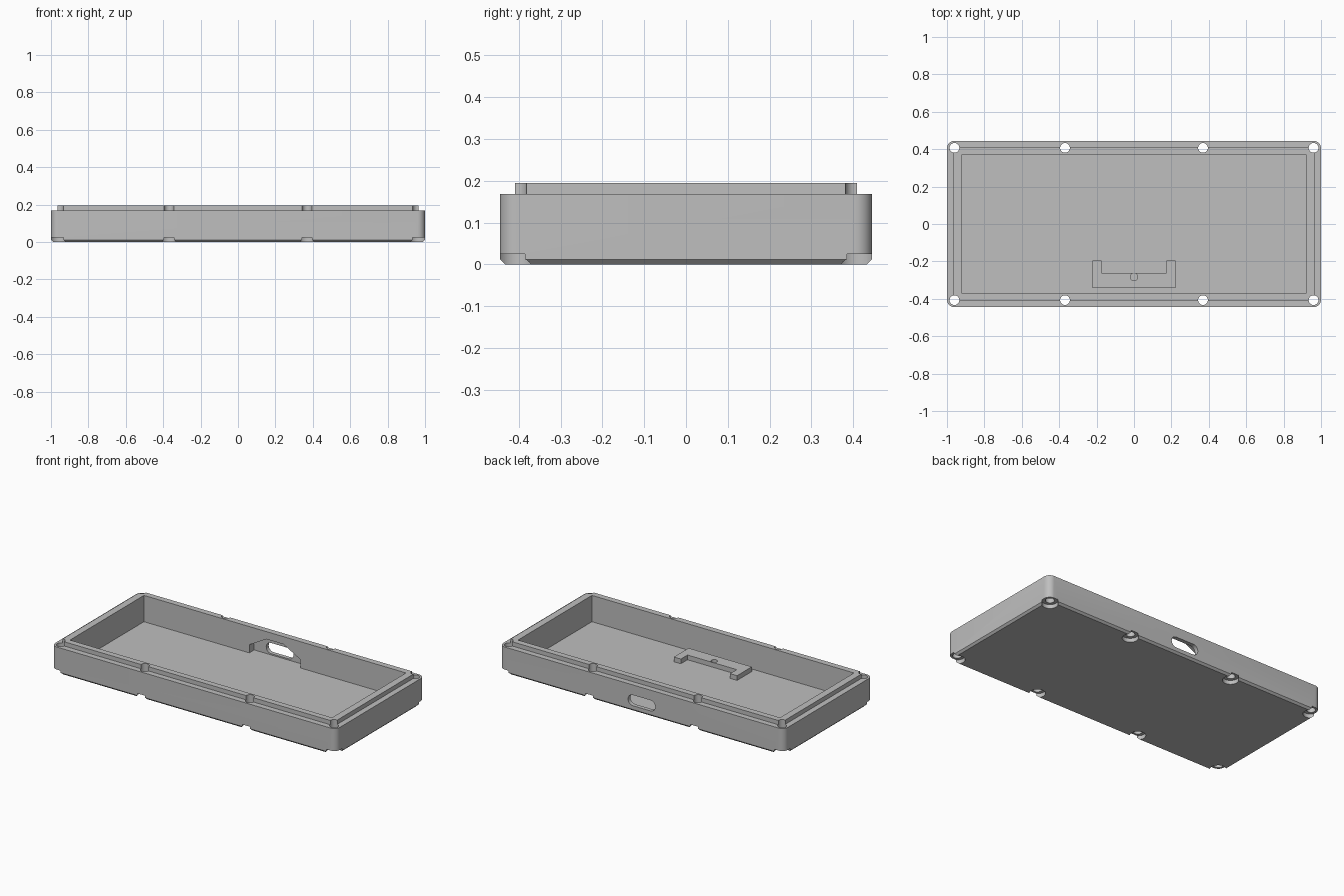
import bpy, bmesh, math
from mathutils import Vector

if "Cube" in bpy.data.objects:
    bpy.data.objects.remove(bpy.data.objects["Cube"])

FLOOR = 0.028
HX, HY = 1.0, 0.445

grey = bpy.data.materials.new("plain grey")
grey.diffuse_color = (0.52, 0.52, 0.52, 1)
grey.use_nodes = True
grey.node_tree.nodes["Principled BSDF"].inputs["Base Color"].default_value = grey.diffuse_color


def rounded_rect(inset, radius, z, steps=8):
    """Closed loop of points for a rounded rectangle."""
    hx, hy = HX - inset, HY - inset
    pts = []
    for i, (sx, sy) in enumerate([(1, 1), (-1, 1), (-1, -1), (1, -1)]):
        for k in range(steps + 1):
            a = math.pi / 2 * (i + k / steps)
            pts.append(Vector((sx * (hx - radius) + radius * math.cos(a),
                               sy * (hy - radius) + radius * math.sin(a), z)))
    return pts


def loft(name, loops):
    """Capped solid through loops with equal point counts."""
    bm = bmesh.new()
    rings = [[bm.verts.new(p) for p in loop] for loop in loops]
    n = len(rings[0])
    for a, b in zip(rings, rings[1:]):
        for i in range(n):
            j = (i + 1) % n
            bm.faces.new((a[i], a[j], b[j], b[i]))
    bm.faces.new(rings[0][::-1])
    bm.faces.new(rings[-1])
    bmesh.ops.recalc_face_normals(bm, faces=bm.faces)
    mesh = bpy.data.meshes.new(name)
    bm.to_mesh(mesh)
    bm.free()
    mesh.materials.append(grey)
    ob = bpy.data.objects.new(name, mesh)
    bpy.context.collection.objects.link(ob)
    return ob


def prism(name, outline, offset, depth):
    """Extrude an outline of 3D points along a depth vector."""
    base = [Vector(p) + Vector(offset) for p in outline]
    return loft(name, [base, [p + Vector(depth) for p in base]])


def cylinder(name, x, y, z0, z1, r, n=32):
    ring = [(r * math.cos(2 * math.pi * i / n), r * math.sin(2 * math.pi * i / n), 0)
            for i in range(n)]
    return prism(name, ring, (x, y, z0), (0, 0, z1 - z0))


def cut(ob, cutter):
    """Subtract the cutter, then discard it."""
    mod = ob.modifiers.new("cut", 'BOOLEAN')
    mod.operation = 'DIFFERENCE'
    mod.solver = 'EXACT'
    mod.object = cutter
    cutter.hide_render = True
    bpy.context.view_layer.objects.active = ob
    bpy.ops.object.modifier_apply(modifier=mod.name)
    bpy.data.objects.remove(cutter)


def smooth(ob):
    bpy.ops.object.select_all(action='DESELECT')
    ob.select_set(True)
    bpy.context.view_layer.objects.active = ob
    bpy.ops.object.shade_smooth_by_angle(angle=math.radians(30))


# Tray with chamfered base and stepped lip
tray = loft("tray", [
    rounded_rect(0.012, 0.028, 0),
    rounded_rect(0, 0.04, 0.012),
    rounded_rect(0, 0.04, 0.168),
    rounded_rect(0.036, 0.004, 0.168),
    rounded_rect(0.036, 0.004, 0.195),
])

# Open cavity
cut(tray, prism("cavity_cutter",
                [(-0.92, -0.371, 0), (0.92, -0.371, 0), (0.92, 0.371, 0), (-0.92, 0.371, 0)],
                (0, 0, FLOOR), (0, 0, 0.4)))

# Pocket thinning the back wall behind the port
cut(tray, prism("pocket_cutter",
                [(-0.18, 0, FLOOR), (0.18, 0, FLOOR), (0.18, 0, 0.08),
                 (0.06, 0, 0.147), (-0.06, 0, 0.147), (-0.18, 0, 0.08)],
                (0, 0.33, 0), (0, 0.09, 0)))

# Rounded port slot through the back wall
slot = []
for side, start in ((1, -math.pi / 2), (-1, math.pi / 2)):
    for k in range(13):
        a = start + math.pi * k / 12
        slot.append((side * 0.062 + 0.034 * math.cos(a), 0, 0.07 + 0.034 * math.sin(a)))
cut(tray, prism("port_cutter", slot, (0, 0.35, 0), (0, 0.2, 0)))

# Screw holes with counterbores from below
for x in (-0.96, -0.369, 0.369, 0.96):
    for y in (-0.407, 0.407):
        cut(tray, cylinder("hole_cutter", x, y, -0.1, 0.3, 0.026))
        cut(tray, cylinder("counterbore_cutter", x, y, -0.1, 0.025, 0.046))
smooth(tray)

# U-shaped bracket on the floor with a peg hole
bracket = prism("bracket",
                [(-0.222, -0.343, 0), (0.222, -0.343, 0), (0.222, -0.195, 0), (0.173, -0.195, 0),
                 (0.173, -0.262, 0), (-0.173, -0.262, 0), (-0.173, -0.195, 0), (-0.222, -0.195, 0)],
                (0, 0, FLOOR), (0, 0, 0.03))
cut(bracket, cylinder("peg_hole_cutter", 0, -0.283, 0, 0.1, 0.02))
smooth(bracket)
